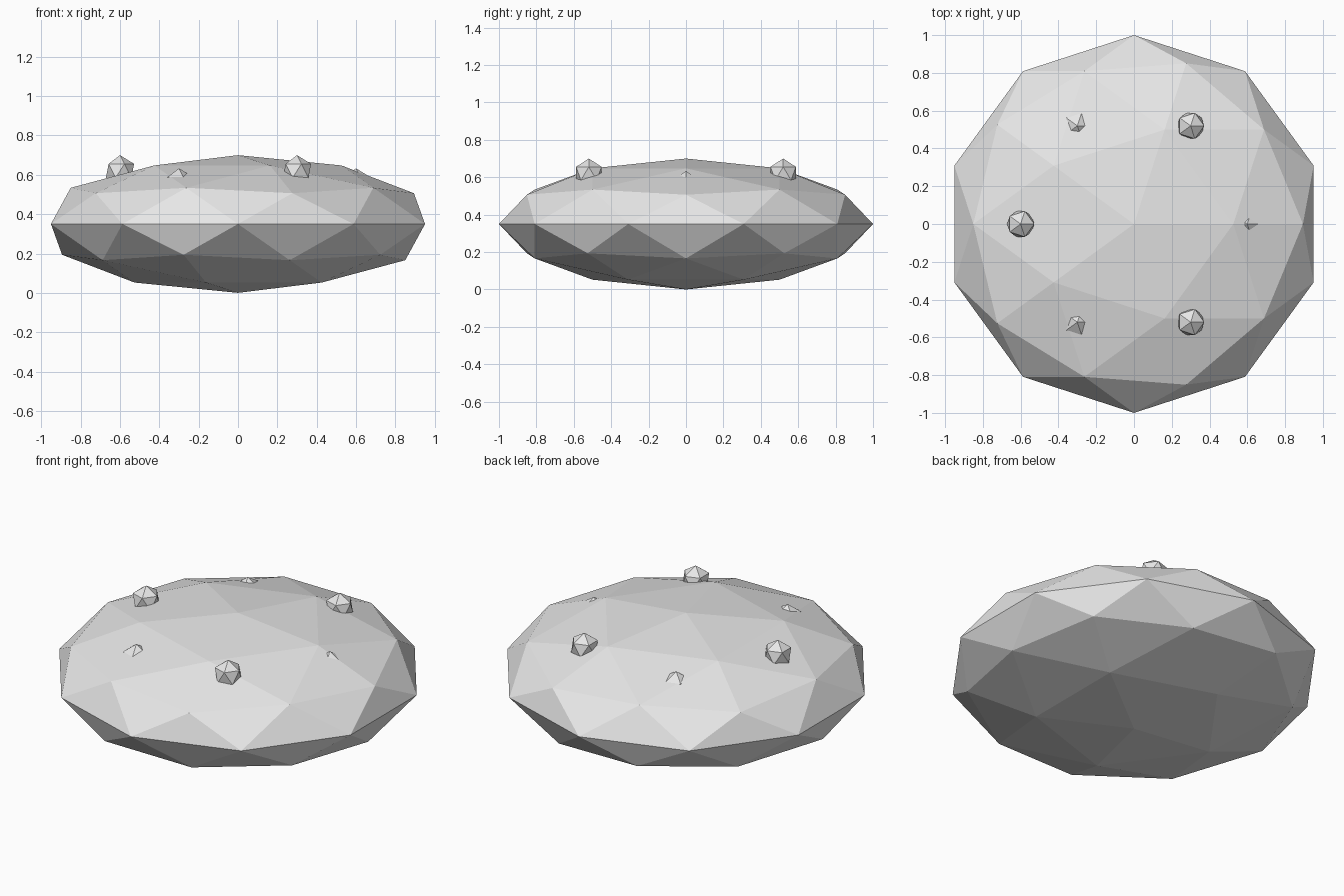
import bpy
import math

if "Cube" in bpy.data.objects:
    bpy.data.objects.remove(bpy.data.objects["Cube"])

grey = bpy.data.materials.new("plain grey")
grey.diffuse_color = (0.8, 0.8, 0.8, 1)
grey.use_nodes = True
grey.node_tree.nodes["Principled BSDF"].inputs["Base Color"].default_value = grey.diffuse_color


def ico(name, detail, radius, location, squash=1.0):
    """Flat-shaded icosphere, optionally flattened in z."""
    bpy.ops.mesh.primitive_ico_sphere_add(subdivisions=detail, radius=radius, location=location)
    obj = bpy.context.object
    obj.name = name
    obj.scale.z = squash
    obj.data.materials.append(grey)
    return obj


# Flattened saucer hull
ico("hull", 2, 1.0, (0, 0, 0.35), 0.35)

# Ring of six lamps, alternately raised and sunken into the hull
for i in range(6):
    a = math.radians(60 * i)
    z = 0.62 if i % 2 else 0.553
    ico(f"lamp_{i + 1}", 1, 0.08, (0.6 * math.cos(a), 0.6 * math.sin(a), z))
